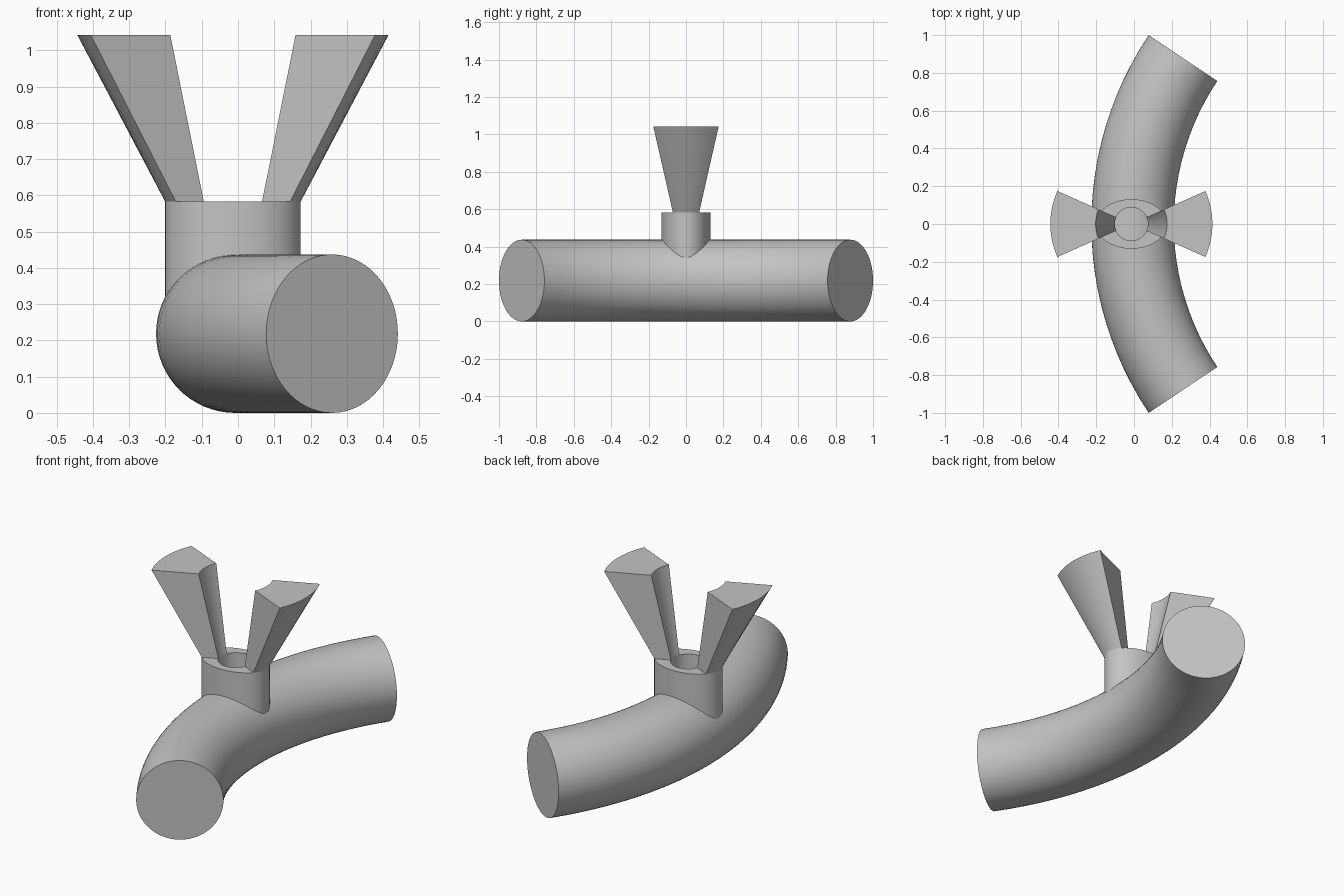
import bpy, bmesh
from math import sin, cos, pi, radians, sqrt

if "Cube" in bpy.data.objects:
    bpy.data.objects.remove(bpy.data.objects["Cube"])

grey = bpy.data.materials.new("plain_grey")
grey.diffuse_color = (0.55, 0.55, 0.55, 1)
grey.use_nodes = True
grey.node_tree.nodes["Principled BSDF"].inputs["Base Color"].default_value = grey.diffuse_color

NECK_X, NECK_TOP = -0.014, 0.583
RX, RY, HOLE = 0.187, 0.131, 0.088


def make(name, rings, closed_path, caps):
    """Skin a row of closed cross-sections into one smooth object."""
    bm = bmesh.new()
    rows = [[bm.verts.new(p) for p in ring] for ring in rings]
    n = len(rows[0])
    pairs = list(zip(rows, rows[1:]))
    if closed_path:
        pairs.append((rows[-1], rows[0]))
    for a, b in pairs:
        for i in range(n):
            j = (i + 1) % n
            bm.faces.new((a[i], a[j], b[j], b[i]))
    if caps:
        bm.faces.new(rows[0][::-1])
        bm.faces.new(rows[-1])
    bmesh.ops.recalc_face_normals(bm, faces=bm.faces)
    me = bpy.data.meshes.new(name)
    bm.to_mesh(me)
    bm.free()
    me.materials.append(grey)
    me.shade_smooth()
    me.set_sharp_from_angle(angle=radians(30))
    ob = bpy.data.objects.new(name, me)
    bpy.context.collection.objects.link(ob)
    return ob


# Curved tube: arc of a torus with flat ends
R, r, cx, half, segs = 1.579, 0.2185, 1.5715, radians(33.8), 24
tube = []
for k in range(segs + 1):
    a = -half + 2 * half * k / segs
    ring = []
    for i in range(64):
        t = 2 * pi * i / 64
        d = R + r * cos(t)
        ring.append((cx - d * cos(a), d * sin(a), r + r * sin(t)))
    tube.append(ring)
make("curved_tube", tube, False, True)


# Oval neck with a round bore, sunk into the tube
def oval(rx, ry, z):
    return [(NECK_X + rx * cos(2 * pi * i / 64), ry * sin(2 * pi * i / 64), z)
            for i in range(64)]


make("oval_neck", [oval(RX, RY, 0.27), oval(RX, RY, NECK_TOP),
                   oval(HOLE, HOLE, NECK_TOP), oval(HOLE, HOLE, 0.27)], True, False)


# Flaring wings: ring sectors that widen and lean outwards
def sector(z, inner, outer, side):
    angles = [radians(-24 + 48 * i / 12) for i in range(13)]
    pts = [(outer(a), a) for a in angles] + [(inner, a) for a in reversed(angles)]
    return [(NECK_X + side * d * cos(a), d * sin(a), z) for d, a in pts]


def oval_radius(a):
    return 1 / sqrt((cos(a) / RX) ** 2 + (sin(a) / RY) ** 2)


for name, side in (("left_wing", -1), ("right_wing", 1)):
    make(name, [sector(NECK_TOP, HOLE, oval_radius, side),
                sector(1.042, 0.189, lambda a: 0.429, side)], False, True)
